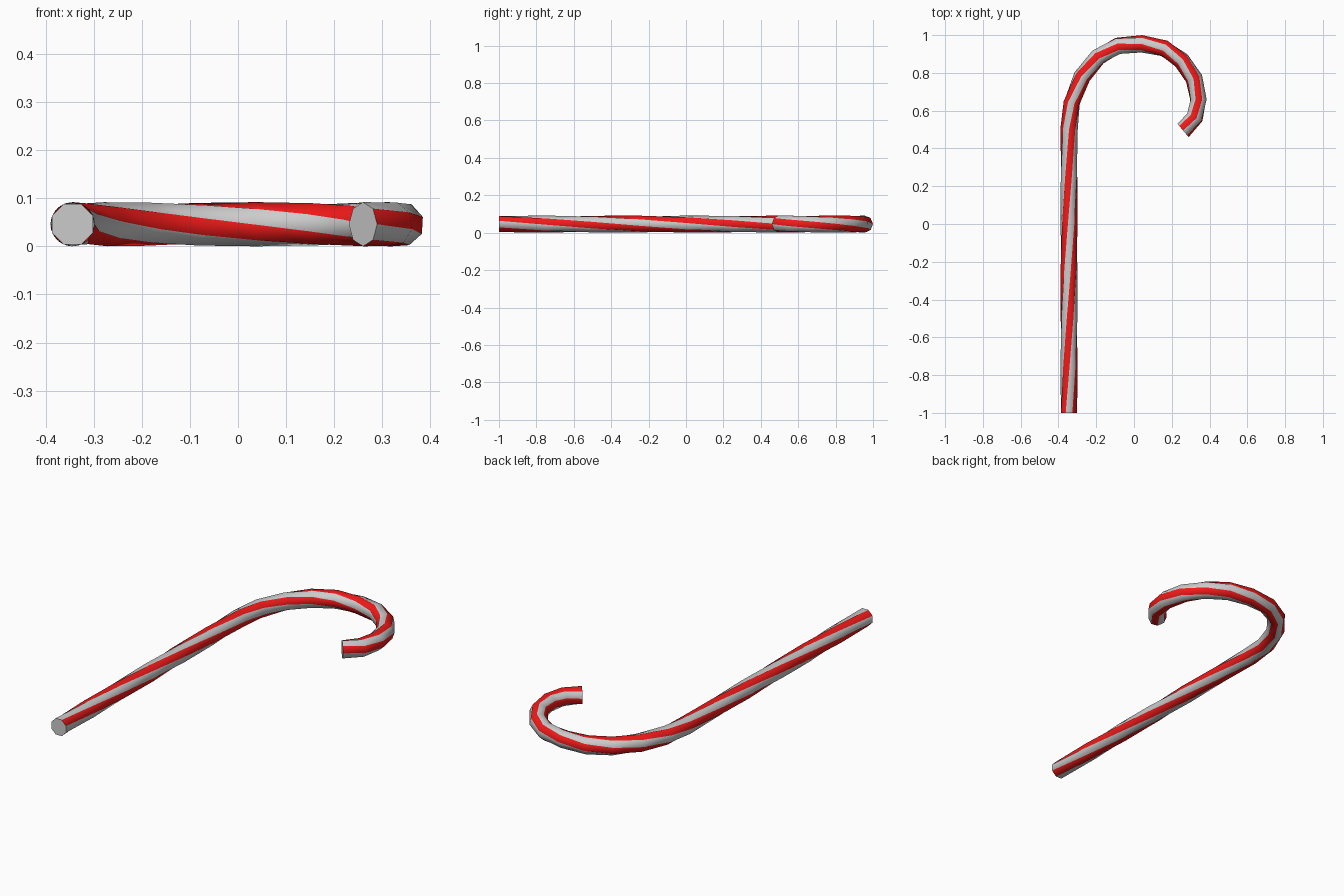
import bpy, bmesh, math
from mathutils import Vector

if "Cube" in bpy.data.objects:
    bpy.data.objects.remove(bpy.data.objects["Cube"])

R, SIDES = 0.046, 8
UP = Vector((0, 0, 1))

# Centre line: straight shaft, then the hook
shaft = [(-0.344, -1 + 0.25 * i) for i in range(6)]
hook = [(-.344, .5), (-.33, .64), (-.275, .78), (-.19, .885), (-.085, .943),
        (.04, .954), (.16, .93), (.252, .865), (.318, .77), (.341, .66),
        (.322, .565), (.26, .495)]
path = [Vector((x, y, R)) for x, y in shaft + hook]

# Twist along the path: gentle on the shaft, tighter in the hook
hook_len = sum((path[i + 1] - path[i]).length for i in range(6, len(path) - 1))
twist = [157.5 * i / 6 for i in range(7)]
for i in range(6, len(path) - 1):
    twist.append(twist[-1] + 180 * (path[i + 1] - path[i]).length / hook_len)

# Rings of the octagonal tube
bm = bmesh.new()
rings = []
for i, p in enumerate(path):
    a = (p - path[i - 1]).normalized() if i else Vector((0, 1, 0))
    b = (path[i + 1] - p).normalized() if i < len(path) - 1 else Vector((-.77, -.64, 0))
    t = (a + b).normalized() if i < len(path) - 1 else b.normalized()
    right = t.cross(UP)
    ring = []
    for k in range(SIDES):
        ang = math.radians(twist[i] + 45 * (k - 0.5))
        ring.append(bm.verts.new(p + R * (UP * math.cos(ang) + right * math.sin(ang))))
    rings.append(ring)

# Alternating grey and red stripes
for r0, r1 in zip(rings, rings[1:]):
    for k in range(SIDES):
        n = (k + 1) % SIDES
        f = bm.faces.new((r0[k], r0[n], r1[n], r1[k]))
        f.material_index = k % 2

# Flat grey end caps
bm.faces.new(rings[0])
bm.faces.new(rings[-1])
bmesh.ops.recalc_face_normals(bm, faces=bm.faces)

mesh = bpy.data.meshes.new("striped_cane")
bm.to_mesh(mesh)
bm.free()
for name, col in (("grey_stripe", (0.8, 0.8, 0.8, 1)), ("red_stripe", (0.9, 0.01, 0.01, 1))):
    m = bpy.data.materials.new(name)
    m.diffuse_color = col
    m.use_nodes = True
    m.node_tree.nodes["Principled BSDF"].inputs["Base Color"].default_value = m.diffuse_color
    mesh.materials.append(m)

cane = bpy.data.objects.new("striped_cane", mesh)
bpy.context.collection.objects.link(cane)
bpy.context.view_layer.objects.active = cane
cane.select_set(True)
bpy.ops.object.shade_smooth_by_angle(angle=math.radians(60))
